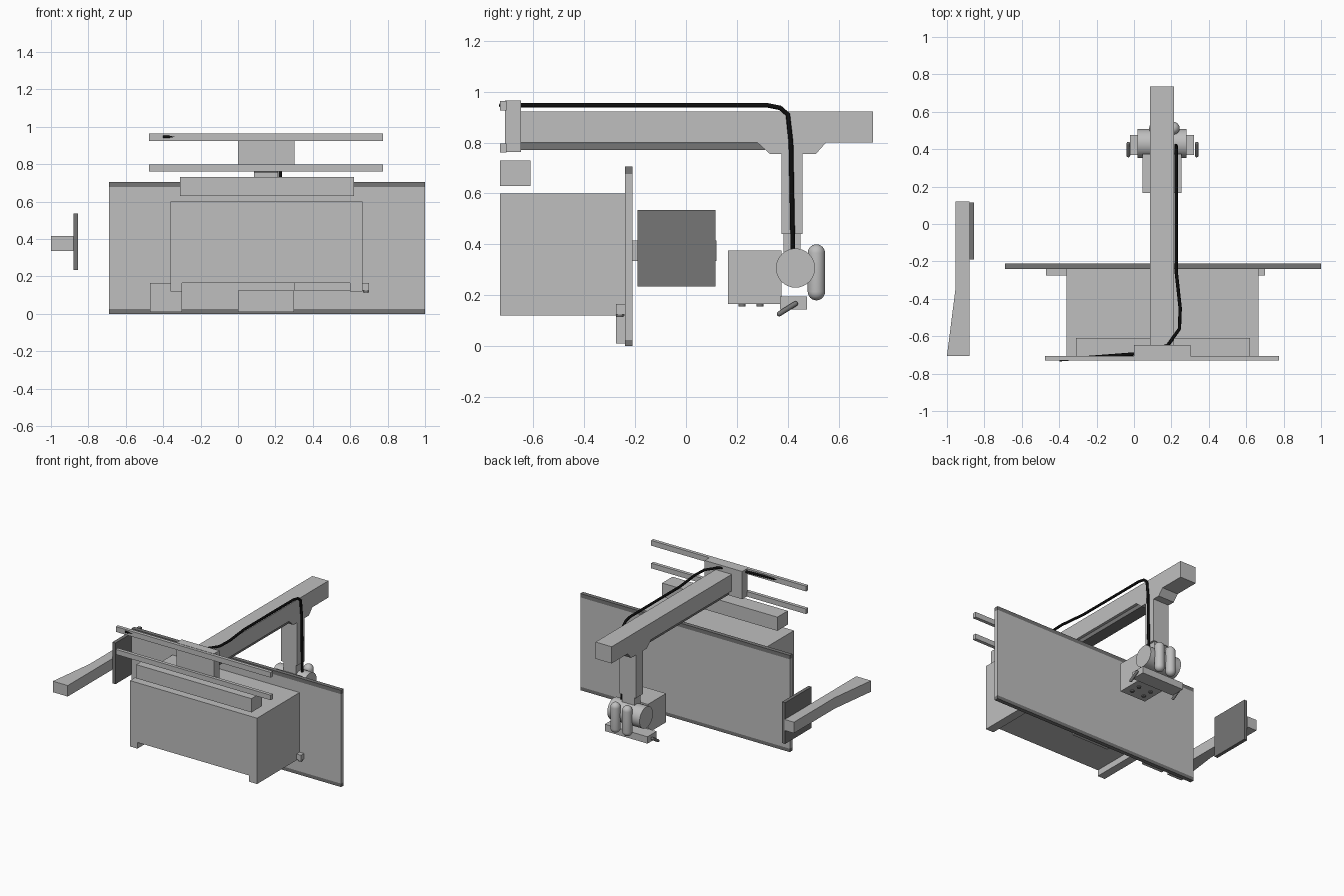
import bpy, bmesh, math
from mathutils import Vector

if "Cube" in bpy.data.objects:
    bpy.data.objects.remove(bpy.data.objects["Cube"], do_unlink=True)


def material(name, value):
    m = bpy.data.materials.new(name)
    m.use_nodes = True
    m.diffuse_color = (value, value, value, 1)
    m.node_tree.nodes["Principled BSDF"].inputs["Base Color"].default_value = (value, value, value, 1)
    return m


LIGHT = material("light grey", 0.52)
DARK = material("dark grey", 0.18)
BLACK = material("black", 0.004)


def finish(name, bm, mat, smooth=False):
    bmesh.ops.recalc_face_normals(bm, faces=bm.faces)
    me = bpy.data.meshes.new(name)
    bm.to_mesh(me)
    bm.free()
    me.materials.append(mat)
    ob = bpy.data.objects.new(name, me)
    bpy.context.collection.objects.link(ob)
    if smooth:
        bpy.ops.object.select_all(action='DESELECT')
        ob.select_set(True)
        bpy.context.view_layer.objects.active = ob
        bpy.ops.object.shade_smooth_by_angle()
    return ob


def box(name, x, y, z, mat=LIGHT):
    bm = bmesh.new()
    bmesh.ops.create_cube(bm, size=1)
    for v in bm.verts:
        v.co = [(r[0] + r[1]) / 2 + c * (r[1] - r[0]) for c, r in zip(v.co, (x, y, z))]
    return finish(name, bm, mat)


def prism(name, outline, axis, lo, hi, mat=LIGHT):
    """Extrude a 2D outline along the given axis index."""
    bm = bmesh.new()

    def put(p, d):
        q = list(p)
        q.insert(axis, d)
        return bm.verts.new(q)
    face = bm.faces.new([put(p, lo) for p in outline])
    ext = bmesh.ops.extrude_face_region(bm, geom=[face])
    for g in ext["geom"]:
        if isinstance(g, bmesh.types.BMVert):
            g.co[axis] = hi
    return finish(name, bm, mat)


def rod(name, a, b, r, mat=LIGHT, rounded=False):
    """Cylinder between two points, or a capsule when rounded."""
    a, b = Vector(a), Vector(b)
    d = b - a
    bm = bmesh.new()
    if rounded:
        bmesh.ops.create_uvsphere(bm, u_segments=24, v_segments=12, radius=r)
        half = d.length / 2 - r
        ring = [e for e in bm.edges if all(abs(v.co.z) < r * 0.01 for v in e.verts)]
        bmesh.ops.split_edges(bm, edges=ring)
        for f in bm.faces:
            up = f.calc_center_median().z > 0
            for v in f.verts:
                v.tag = up
        for v in bm.verts:
            v.co.z += half if v.tag else -half
        rims = [e for e in bm.edges if e.is_boundary]
        bmesh.ops.bridge_loops(bm, edges=rims)
    else:
        bmesh.ops.create_cone(bm, cap_ends=True, segments=32, radius1=r, radius2=r, depth=d.length)
    ob = finish(name, bm, mat, True)
    ob.rotation_euler = d.to_track_quat('Z', 'Y').to_euler()
    ob.location = (a + b) / 2
    return ob


# Wide upright panel with dark edge strips
PX, PY = (-0.69, 1.0), (-0.24, -0.21)
box("panel", PX, PY, (0.025, 0.677))
box("panel_top_strip", PX, PY, (0.677, 0.705), DARK)
box("panel_bottom_strip", PX, PY, (0, 0.025), DARK)

# Cabinet with two runners underneath
prism("cabinet", [(-0.36, 0.12), (-0.3, 0.12), (-0.3, 0.165), (0.6, 0.165), (0.6, 0.12),
                  (0.665, 0.12), (0.665, 0.6), (-0.36, 0.6)], 1, -0.73, -0.24)

# Brackets fixing the cabinet to the panel
FY = (-0.275, -0.24)
box("left_foot", (-0.47, -0.3), FY, (0.01, 0.165))
box("middle_foot", (0, 0.3), FY, (0.01, 0.125))
box("bracket_bar", (0.3, 0.7), FY, (0.125, 0.165))
rod("bracket_knob", (0.685, -0.26, 0.115), (0.685, -0.26, 0.126), 0.014, DARK)

# Long upper box and front rails
box("upper_box", (-0.31, 0.62), (-0.73, -0.61), (0.63, 0.73))
for name, z in (("upper_rail", (0.925, 0.963)), ("lower_rail", (0.76, 0.797))):
    box(name, (-0.475, 0.775), (-0.73, -0.705), z)
box("rail_carriage", (0, 0.303), (-0.71, -0.648), (0.763, 0.965))

# Overhead beam, slide and column with flared top
box("beam", (0.085, 0.215), (-0.648, 0.735), (0.8, 0.922))
box("beam_slide", (0.105, 0.195), (-0.648, 0.31), (0.77, 0.8), DARK)
prism("column", [(0.375, 0.44), (0.457, 0.44), (0.457, 0.755), (0.51, 0.755), (0.55, 0.8),
                 (0.28, 0.8), (0.33, 0.755), (0.375, 0.755)], 0, 0.085, 0.215)
box("column_neck", (0.1, 0.2), (0.382, 0.45), (0.33, 0.44))

# Head with side drum, twin capsules, handle bar and levers
box("head", (0.045, 0.255), (0.165, 0.375), (0.165, 0.375))
rod("head_drum", (0.02, 0.43, 0.307), (0.28, 0.43, 0.307), 0.077)
for i, x in enumerate((0.115, 0.21)):
    rod(f"capsule_{i + 1}", (x, 0.512, 0.18), (x, 0.512, 0.4), 0.034, LIGHT, True)
box("handle_bar", (-0.022, 0.322), (0.37, 0.475), (0.145, 0.195))
for side, x in (("right", -0.03), ("left", 0.335)):
    rod(side + "_lever", (x, 0.358, 0.122), (x, 0.438, 0.172), 0.01, DARK, True)
for x in (0.1, 0.2):
    for y in (0.22, 0.29):
        rod("head_knob", (x, y, 0.157), (x, y, 0.17), 0.014, DARK)

# Side arm carrying a flat plate
prism("side_arm", [(-0.88, 0.12), (-0.955, 0.12), (-0.955, -0.35), (-1.0, -0.705),
                   (-0.88, -0.705)], 2, 0.335, 0.415)
box("side_plate", (-0.88, -0.855), (-0.19, 0.115), (0.235, 0.535), DARK)

# Cable running up the column, along the beam and onto the rail
path = [(0.225, 0.42, 0.37), (0.225, 0.412, 0.8), (0.225, 0.4, 0.91), (0.225, 0.37, 0.936),
        (0.225, 0.32, 0.946), (0.225, -0.25, 0.946), (0.247, -0.45, 0.946), (0.243, -0.56, 0.946),
        (0.18, -0.65, 0.946), (0, -0.695, 0.946), (-0.3, -0.718, 0.946), (-0.4, -0.726, 0.946)]
curve = bpy.data.curves.new("cable", 'CURVE')
curve.dimensions = '3D'
curve.bevel_depth = 0.009
curve.bevel_resolution = 2
curve.use_fill_caps = True
spline = curve.splines.new('POLY')
spline.points.add(len(path) - 1)
for p, co in zip(spline.points, path):
    p.co = (*co, 1)
curve.materials.append(BLACK)
bpy.context.collection.objects.link(bpy.data.objects.new("cable", curve))
